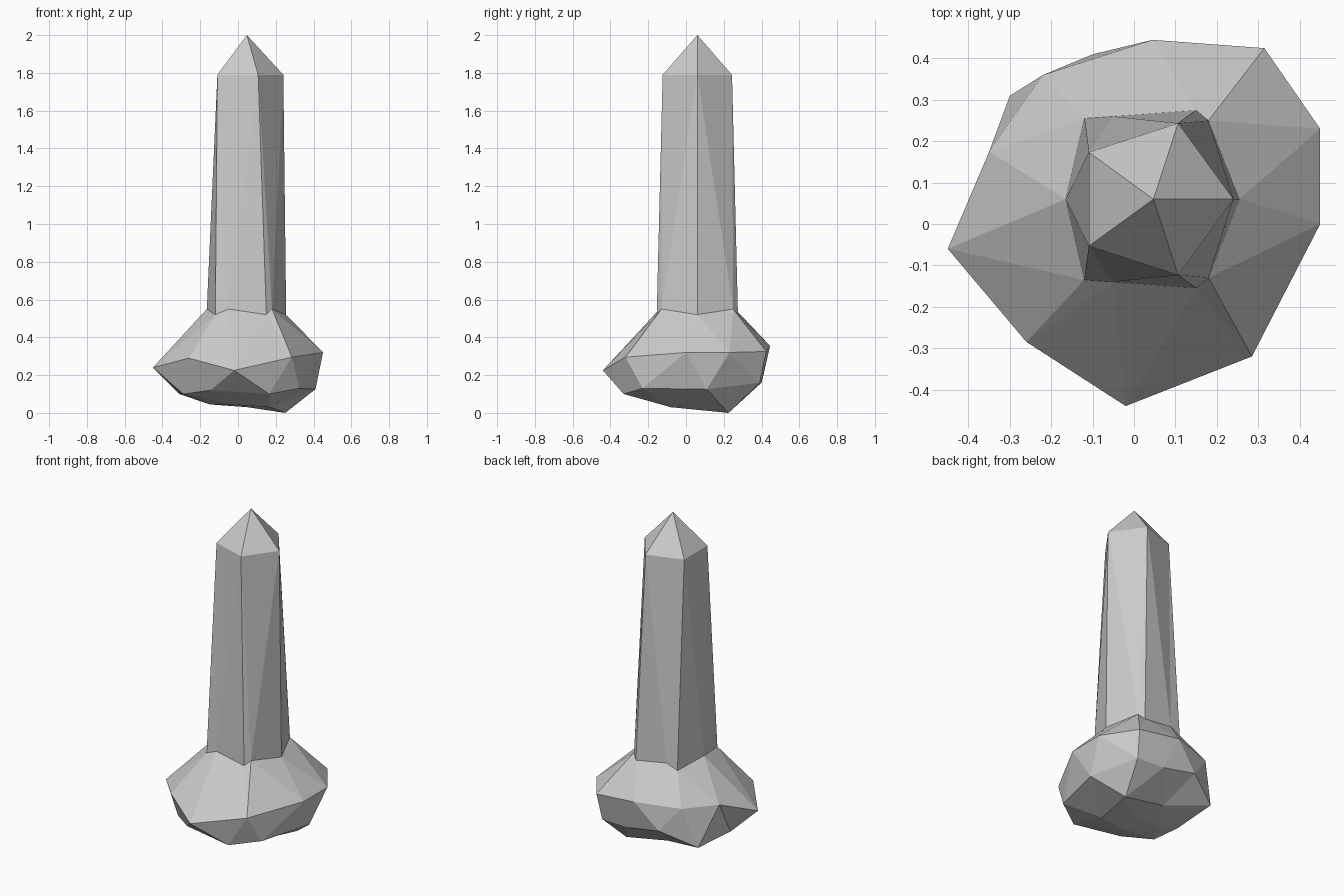
import bpy, bmesh
from math import cos, sin, tau

if "Cube" in bpy.data.objects:
    bpy.data.objects.remove(bpy.data.objects["Cube"])

CX, CY = 0.047, 0.06          # axis of the shaft

# Shaft: pentagonal top ring, and a ten-point foot mirrored front to back
top = [(CX + 0.193 * cos(tau * k / 5), CY + 0.193 * sin(tau * k / 5), 1.79) for k in range(5)]
half = [(0.255, 0.06, 0.52), (0.18, 0.25, 0.55), (0.15, 0.275, 0.52),
        (-0.05, 0.26, 0.55), (-0.12, 0.255, 0.52), (-0.165, 0.06, 0.55)]
foot = half + [(x, 2 * CY - y, z) for x, y, z in half[4:0:-1]]

# Rock: widest ring, lower ring and bottom ring, counter-clockwise from +x
belt = [(0.45, 0.23, 0.32), (0.315, 0.425, 0.325), (0.045, 0.445, 0.355),
        (-0.22, 0.36, 0.35), (-0.35, 0.175, 0.34), (-0.45, -0.06, 0.24),
        (-0.26, -0.285, 0.29), (-0.02, -0.44, 0.225), (0.285, -0.32, 0.295),
        (0.45, 0.0, 0.32)]
lower = [(0.41, 0.11, 0.125), (0.30, 0.39, 0.16), (0.12, 0.40, 0.16),
         (-0.10, 0.41, 0.20), (-0.30, 0.31, 0.112), (-0.31, 0.01, 0.10),
         (-0.29, -0.17, 0.10), (-0.145, -0.29, 0.12), (0.165, -0.33, 0.10),
         (0.325, -0.23, 0.13)]
bottom = [(0.25, 0.225, 0.0), (-0.03, 0.22, 0.05), (-0.15, 0.03, 0.045),
          (-0.04, -0.12, 0.045), (0.17, -0.08, 0.03)]

bm = bmesh.new()


def ring(points):
    return [bm.verts.new(p) for p in points]


def cap(tip, five, ten, shift):
    """Fan from the tip to five points, then a band from five to ten points."""
    t = bm.verts.new(tip)
    for k in range(5):
        a, b = five[k], five[(k + 1) % 5]
        i = 2 * k + shift
        bm.faces.new((t, a, b))
        bm.faces.new((a, ten[i % 10], ten[(i + 1) % 10]))
        bm.faces.new((a, ten[(i + 1) % 10], b))
        bm.faces.new((b, ten[(i + 1) % 10], ten[(i + 2) % 10]))


def band(ten, mid):
    """Zigzag band where each belt point sits between two ring points."""
    for j in range(10):
        bm.faces.new((ten[j], mid[j], ten[(j + 1) % 10]))
        bm.faces.new((ten[j], mid[j - 1], mid[j]))


top_v, foot_v, belt_v, lower_v, bottom_v = map(ring, (top, foot, belt, lower, bottom))
cap((CX, CY, 2.0), top_v, foot_v, 0)
band(foot_v, belt_v)
band(lower_v, belt_v)
cap((0.05, 0.06, 0.03), bottom_v, lower_v, 1)
bmesh.ops.recalc_face_normals(bm, faces=bm.faces)

# One continuous faceted body
mesh = bpy.data.meshes.new("faceted_pillar")
bm.to_mesh(mesh)
bm.free()
bpy.context.collection.objects.link(bpy.data.objects.new("faceted_pillar", mesh))
